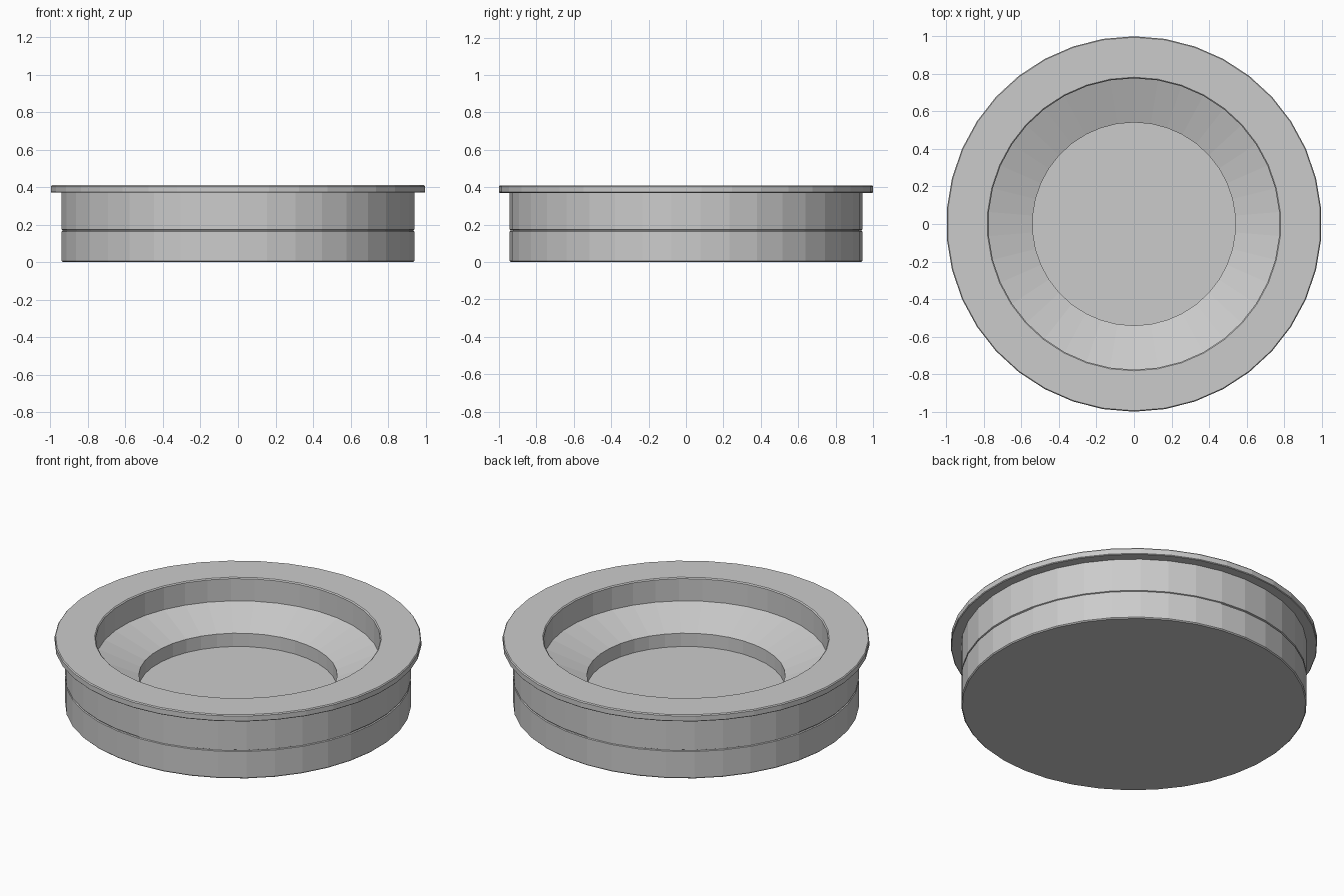
import bpy, bmesh
from math import sin, cos, pi

if "Cube" in bpy.data.objects:
    bpy.data.objects.remove(bpy.data.objects["Cube"])

SIDES = 38


def lathe(name, profile):
    """Revolve an (r, z) profile running from bottom centre outward to top centre."""
    bm = bmesh.new()
    rings = []
    for r, z in profile:
        rings.append([bm.verts.new((r * cos(pi / 2 + 2 * pi * i / SIDES),
                                    r * sin(pi / 2 + 2 * pi * i / SIDES), z))
                      for i in range(SIDES)])
    for a, b in zip(rings, rings[1:]):
        for i in range(SIDES):
            j = (i + 1) % SIDES
            bm.faces.new((a[i], a[j], b[j], b[i]))
    # flat end caps: underside and dish floor
    bm.faces.new(rings[0][::-1])
    bm.faces.new(rings[-1])
    bmesh.ops.recalc_face_normals(bm, faces=bm.faces)
    mesh = bpy.data.meshes.new(name)
    bm.to_mesh(mesh)
    bm.free()
    ob = bpy.data.objects.new(name, mesh)
    bpy.context.collection.objects.link(ob)
    return ob


lathe("flanged_dish", [
    # underside and lower drum
    (0.937, 0.0), (0.943, 0.006), (0.943, 0.164),
    # thin seam groove
    (0.937, 0.167), (0.937, 0.171), (0.943, 0.174),
    # upper drum and overhanging flange
    (0.943, 0.37), (0.996, 0.37), (1.0, 0.374),
    (1.0, 0.404), (0.995, 0.41),
    # stepped dish: wall, sloped ring, inner well
    (0.782, 0.41), (0.776, 0.404), (0.776, 0.27),
    (0.541, 0.185), (0.541, 0.105),
])
